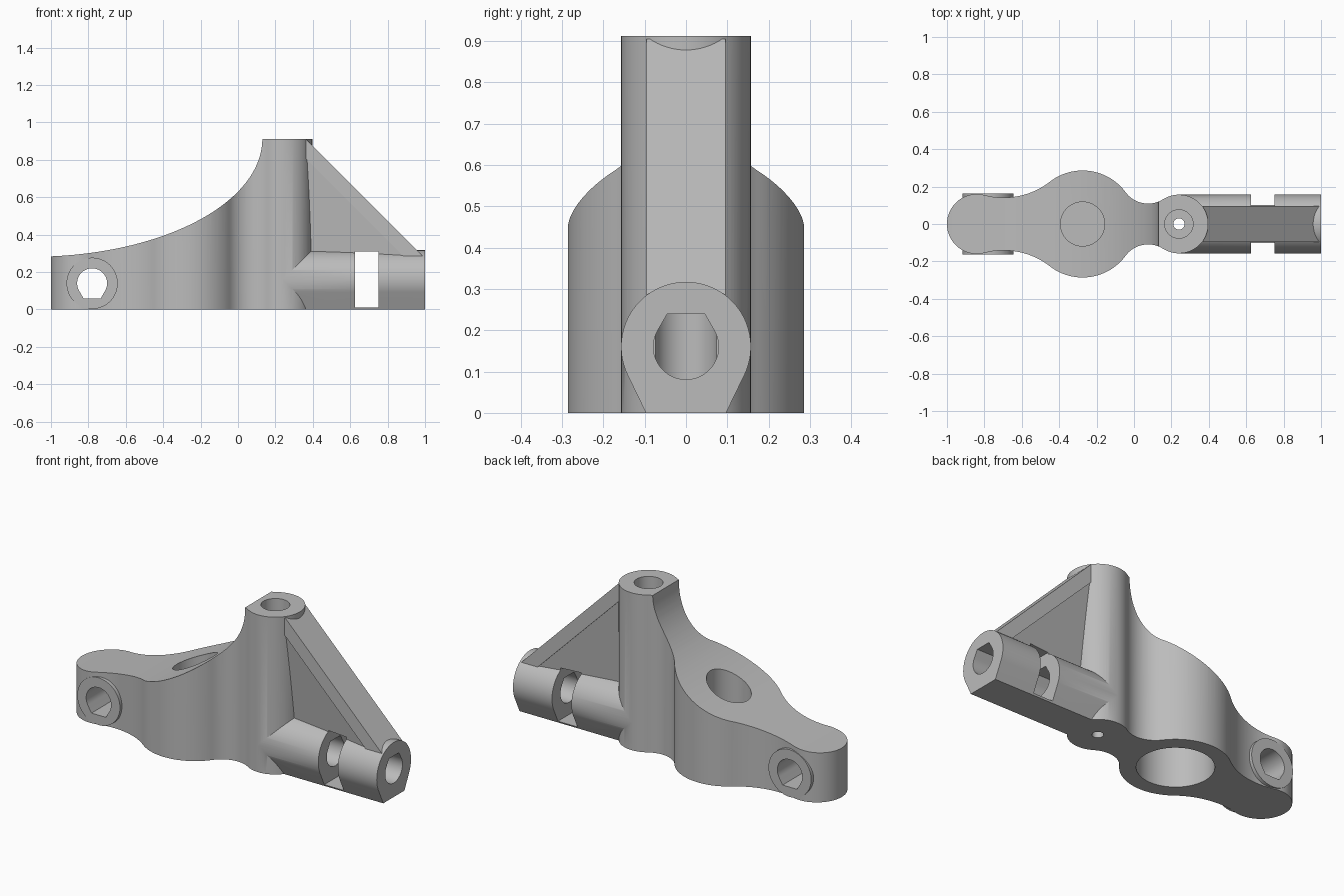
import bpy, bmesh
from math import sin, cos, radians, degrees, atan2, sqrt, pi

cube = bpy.data.objects.get("Cube")
if cube:
    bpy.data.objects.remove(cube, do_unlink=True)

grey = bpy.data.materials.new("plain_grey")
grey.use_nodes = True
grey.diffuse_color = (0.5, 0.5, 0.5, 1)
grey.node_tree.nodes["Principled BSDF"].inputs["Base Color"].default_value = (0.5, 0.5, 0.5, 1)


def arc(cx, cy, r, a0, a1, n):
    """Points on an arc, angles in degrees."""
    step = (a1 - a0) / n
    return [(cx + r * cos(radians(a0 + i * step)), cy + r * sin(radians(a0 + i * step)))
            for i in range(n + 1)]


def prism(name, pts, lo, hi, axis):
    """Extrude a 2D profile along an axis; profile is (y,z), (x,z) or (x,y)."""
    place = {"x": lambda a, b, t: (t, a, b),
             "y": lambda a, b, t: (a, t, b),
             "z": lambda a, b, t: (a, b, t)}[axis]
    bm = bmesh.new()
    rings = [[bm.verts.new(place(a, b, t)) for a, b in pts] for t in (lo, hi)]
    for ring in rings:
        bm.faces.new(ring)
    n = len(pts)
    for i in range(n):
        j = (i + 1) % n
        bm.faces.new((rings[0][i], rings[0][j], rings[1][j], rings[1][i]))
    bmesh.ops.recalc_face_normals(bm, faces=bm.faces)
    mesh = bpy.data.meshes.new(name)
    bm.to_mesh(mesh)
    bm.free()
    mesh.materials.append(grey)
    obj = bpy.data.objects.new(name, mesh)
    bpy.context.collection.objects.link(obj)
    return obj


def combine(target, tool, operation):
    """Apply a boolean and remove the tool."""
    mod = target.modifiers.new(operation.lower(), "BOOLEAN")
    mod.operation, mod.object, mod.solver = operation, tool, "EXACT"
    bpy.context.view_layer.objects.active = target
    bpy.ops.object.modifier_apply(modifier=mod.name)
    bpy.data.objects.remove(tool, do_unlink=True)


def disc(cx, cy, r, n=64):
    return arc(cx, cy, r, 0, 360, n)[:-1]


def teardrop(cx, cy, r, up):
    """Round hole with a flat roof, roof on the up (1) or down (-1) side."""
    side = r * (cos(pi / 6) - 0.5 * math_tan30)
    pts = arc(0, 0, r, 30, -210, 40) + [(-side, r), (side, r)]
    return [(cx + a, cy + up * b) for a, b in pts]


math_tan30 = 1 / sqrt(3)


def fillet(x0, r0, x1, r1, r):
    """Centre of a concave arc touching two circles on the x axis."""
    d, p, q = x1 - x0, r0 + r, r1 + r
    a = (p * p - q * q + d * d) / (2 * d)
    return x0 + a, sqrt(p * p - a * a)


# Body: three lobes joined by concave arcs, mirrored in y
POST, HUB, END = (0.24, 0.157), (-0.275, 0.286), (-0.84, 0.16)
half, start = [], 0
for (xa, ra), (xb, rb), rf in ((POST, HUB, 0.15), (HUB, END, 0.4)):
    fx, fy = fillet(xb, rb, xa, ra, rf)
    a = degrees(atan2(fy, fx - xa))
    b = degrees(atan2(fy, fx - xb))
    half += arc(xa, 0, ra, start, a, 28)
    half += arc(fx, fy, rf, a - 180, b - 180, 24)[1:-1]
    start = b
half += arc(END[0], 0, END[1], start, 180, 36)
outline = half + [(x, -y) for x, y in reversed(half[1:-1])]
TOP = 0.912
bracket = prism("lever_bracket", outline, 0, TOP, "z")

# Swept top surface, an elliptical curve rising to the post
curve = [(-1.1 + 1.23 * sin(t * pi / 120), TOP - 0.63 * cos(t * pi / 120)) for t in range(61)]
combine(bracket, prism("top_sweep_cutter", curve + [(0.13, 1.3), (-1.1, 1.3)], -0.5, 0.5, "y"),
        "DIFFERENCE")

# Side bosses on the small end
combine(bracket, prism("side_boss", disc(-0.78, 0.14, 0.137), -0.163, 0.163, "y"), "UNION")

# Horizontal tube with a flat foot
tube = arc(0, 0.16, 0.157, -26, 206, 64) + [(-0.097, 0), (0.097, 0)]
combine(bracket, prism("tube", tube, 0.24, 1, "x"), "UNION")

# Web that thickens towards the sloping brace
web = prism("web", [(0.33, 0.85), (0.33, 0.25), (0.93, 0.25)], -1, 1, "y")
for v in web.data.vertices:
    v.co.y *= 0.09 - 0.14 * (1.18 - v.co.x - v.co.z) / sqrt(2)
combine(bracket, web, "UNION")

# Sloping brace
brace = [(0.34, 0.905), (0.37, 0.905), (0.995, 0.28), (0.89, 0.28), (0.34, 0.83)]
combine(bracket, prism("brace", brace, -0.095, 0.095, "y"), "UNION")

# Slot, bores and holes
slot = [(0.625, 0.01), (0.75, 0.01), (0.75, 0.31), (0.625, 0.31)]
cutters = [
    ("slot_cutter", slot, -0.4, 0.4, "y"),
    ("post_bore_cutter", disc(0.24, 0, 0.076), 0.06, 1.1, "z"),
    ("post_pin_cutter", disc(0.24, 0, 0.03, 32), -0.1, 0.1, "z"),
    ("tube_bore_cutter", teardrop(0, 0.16, 0.079, 1), 0.26, 1.1, "x"),
    ("end_hole_cutter", teardrop(-0.78, 0.14, 0.08, -1), -0.4, 0.4, "y"),
    ("hub_top_cutter", disc(HUB[0], 0, 0.118), 0.3, 1.1, "z"),
    ("hub_bottom_cutter", disc(HUB[0], 0, 0.2), -0.1, 0.26, "z"),
]
for args in cutters:
    combine(bracket, prism(*args), "DIFFERENCE")

# Smooth curved walls, sharp edges kept
bpy.ops.object.select_all(action="DESELECT")
bracket.select_set(True)
bpy.context.view_layer.objects.active = bracket
bpy.ops.object.shade_smooth_by_angle(angle=radians(25))
